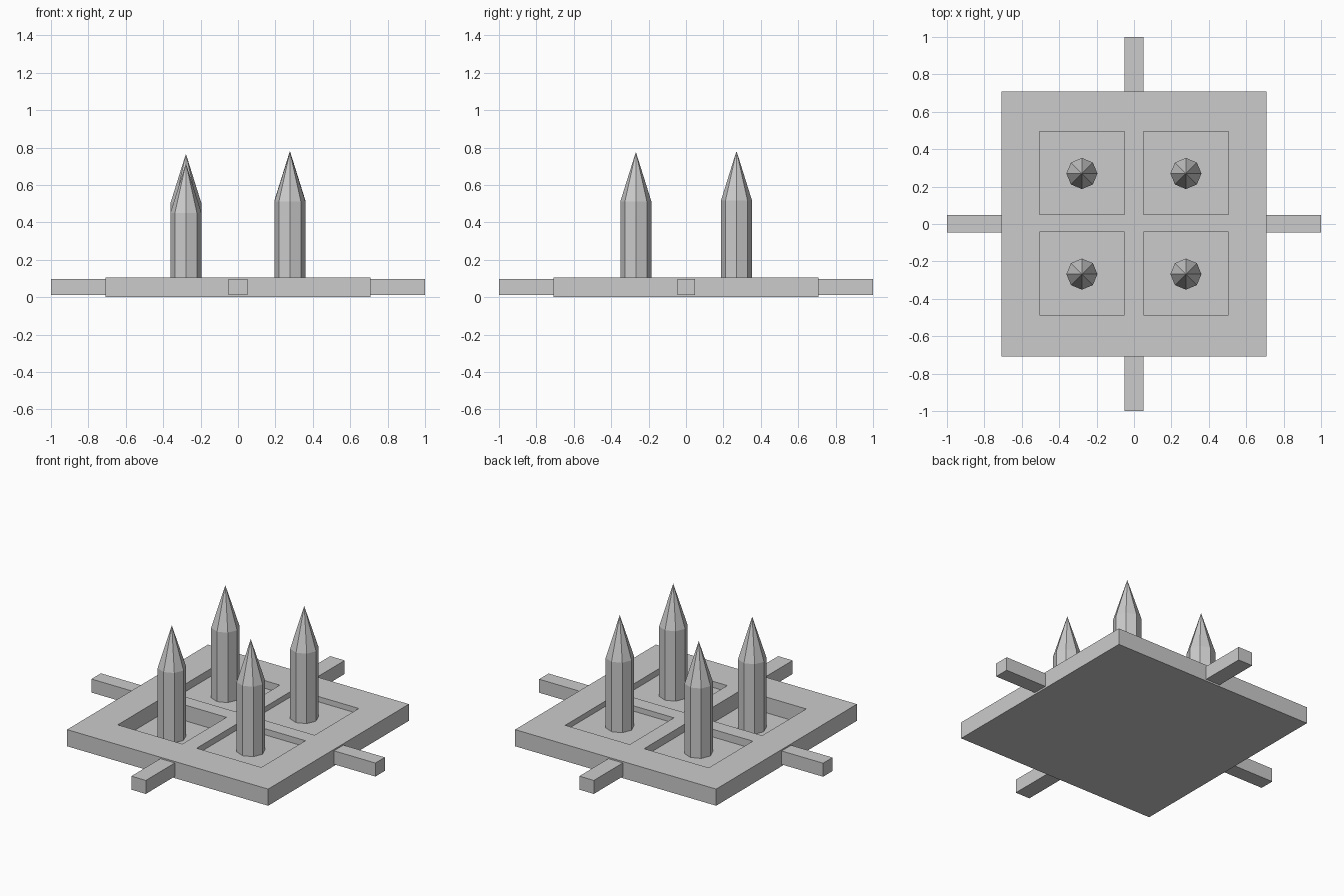
import bpy

if "Cube" in bpy.data.objects:
    bpy.data.objects.remove(bpy.data.objects["Cube"])

H = 0.708          # half width of the plate
TOP = 0.106        # top of the plate
SHAFT, TIP, R = 0.445, 0.265, 0.083


def box(name, x0, x1, y0, y1, z0, z1):
    bpy.ops.mesh.primitive_cube_add(size=1, location=((x0 + x1) / 2, (y0 + y1) / 2, (z0 + z1) / 2))
    o = bpy.context.object
    o.name = name
    o.scale = (x1 - x0, y1 - y0, z1 - z0)
    bpy.ops.object.transform_apply(location=False, rotation=False, scale=True)
    return o


def cone(name, r_top, x, y, z, h):
    bpy.ops.mesh.primitive_cone_add(vertices=8, radius1=R, radius2=r_top, depth=h,
                                    location=(x, y, z + h / 2))
    bpy.context.object.name = name


# square base plate
plate = box("base_plate", -H, H, -H, H, 0, TOP)

# four recesses, each with its own floor height, and a spike standing in each
LEFT, RIGHT = (-0.506, -0.051), (0.05, 0.505)
FRONT, BACK = (-0.487, -0.043), (0.05, 0.494)
pockets = [("front_left", LEFT, FRONT, 0.006), ("front_right", RIGHT, FRONT, 0.067),
           ("back_left", LEFT, BACK, 0.057), ("back_right", RIGHT, BACK, 0.072)]
for name, xs, ys, floor in pockets:
    cutter = box(name + "_cutter", *xs, *ys, floor, 0.3)
    cutter.hide_render = True
    mod = plate.modifiers.new(name, 'BOOLEAN')
    mod.operation = 'DIFFERENCE'
    mod.solver = 'EXACT'
    mod.object = cutter
    bpy.context.view_layer.objects.active = plate
    bpy.ops.object.modifier_apply(modifier=mod.name)
    bpy.data.objects.remove(cutter)

    # octagonal shaft and pointed tip
    x, y = sum(xs) / 2, sum(ys) / 2
    y = 0.27 if y > 0 else -0.268
    cone(name + "_shaft", R, x, y, floor, SHAFT)
    cone(name + "_tip", 0, x, y, floor + SHAFT, TIP)

# arms sticking out of the four sides
for side, s in (("negative", -1), ("positive", 1)):
    a, b = sorted((s * (H - 0.01), s))
    box(side + "_x_arm", a, b, -0.046, 0.049, 0.011, 0.097)
    box(side + "_y_arm", -0.051, 0.051, a, b, 0.011, 0.097)
